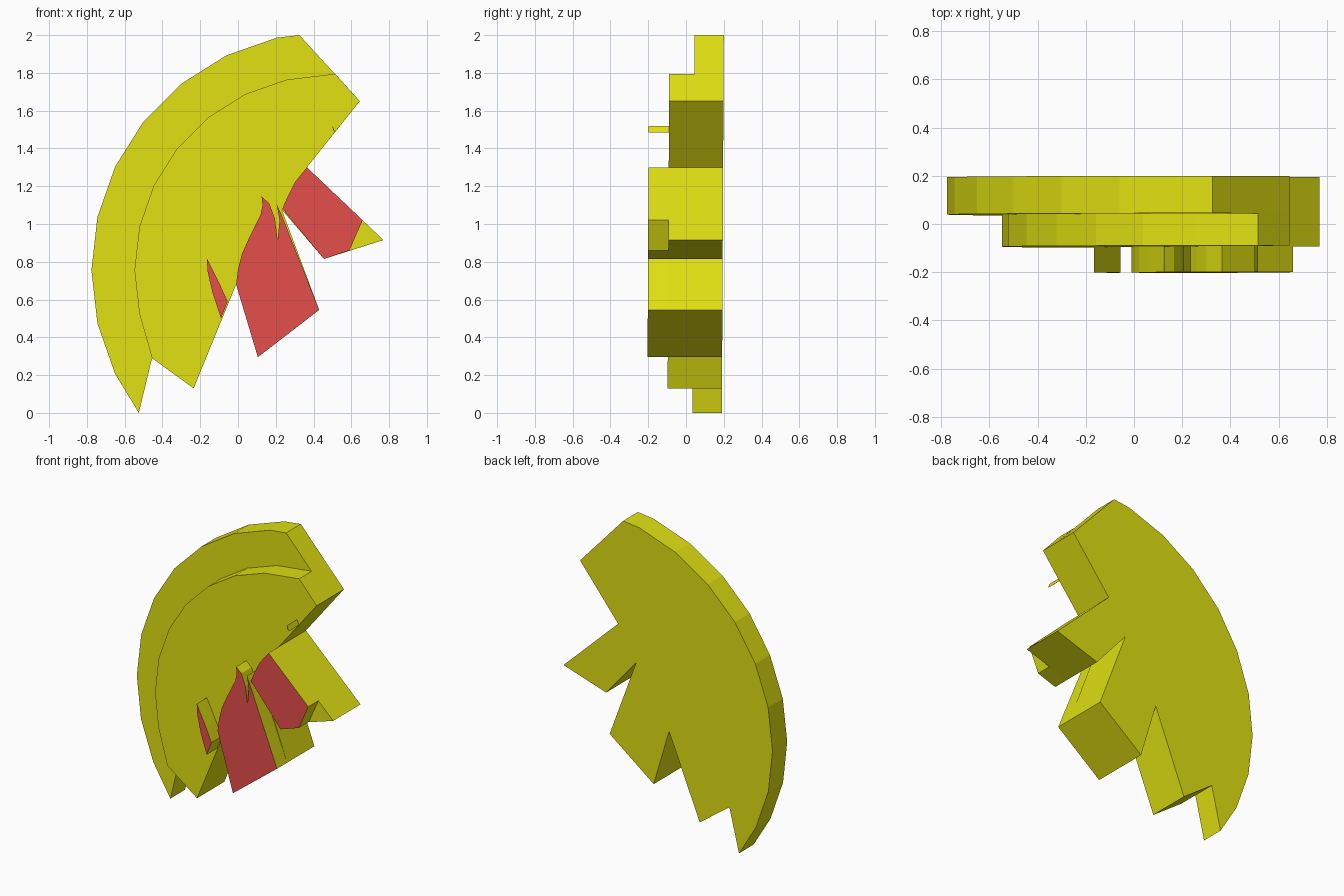
import bpy
import bmesh
from math import sin, cos, pi

if "Cube" in bpy.data.objects:
    bpy.data.objects.remove(bpy.data.objects["Cube"], do_unlink=True)


def make_material(name, red, green, blue):
    material = bpy.data.materials.new(name)
    material.use_nodes = True
    colour = (red, green, blue, 1)
    material.diffuse_color = colour
    shader = next(n for n in material.node_tree.nodes if n.type == "BSDF_PRINCIPLED")
    shader.inputs["Base Color"].default_value = colour
    return material


yellow = make_material("yellow", 0.75, 0.75, 0.006)
coral_red = make_material("coral red", 0.775, 0.078, 0.069)

# Depth of the stacked layers, front to back
FRONT, MIDDLE, RIM, BACK = -0.2, -0.093, 0.04, 0.195
LEAN = 0.005


def arc(radius, first, last):
    """Points along a coarse circle, counted up from its leftmost point."""
    step = 2 * pi / 28
    return [(0.487 - radius * cos(k * step), 0.755 + radius * sin(k * step))
            for k in range(first, last - 1, -1)]


def build_slab(name, outline, front, back, red_front=False):
    """Extrude an x-z outline from front to back, leaning slightly with height."""
    bm = bmesh.new()
    base = bm.faces.new([bm.verts.new((x, front, z)) for x, z in outline])
    extruded = bmesh.ops.extrude_face_region(bm, geom=[base], use_keep_orig=True)
    moved = [v for v in extruded["geom"] if isinstance(v, bmesh.types.BMVert)]
    bmesh.ops.translate(bm, verts=moved, vec=(0, back - front, 0))
    bmesh.ops.recalc_face_normals(bm, faces=bm.faces)
    for face in bm.faces:
        face.material_index = int(red_front and face.normal.y < -0.9)
    for vert in bm.verts:
        vert.co.y += LEAN * (vert.co.z - 1)
    mesh = bpy.data.meshes.new(name)
    bm.to_mesh(mesh)
    bm.free()
    mesh.materials.append(yellow)
    mesh.materials.append(coral_red)
    part = bpy.data.objects.new(name, mesh)
    bpy.context.collection.objects.link(part)
    return part


# Jagged edge shared by the two large layers
jagged_edge = [
    (-0.455, 0.29), (-0.235, 0.13), (-0.01, 0.68), (0.105, 0.295),
    (0.43, 0.545), (0.232, 1.075), (0.455, 0.815), (0.77, 0.915),
    (0.365, 1.3), (0.645, 1.65),
]

# Large curved layers
build_slab("back_plate",
           [(0.325, 2)] + arc(1.263, 6, -2) + [(-0.525, 0)] + jagged_edge, RIM, BACK)
build_slab("middle_plate",
           [(0.515, 1.795)] + arc(1.035, 6, -1) + jagged_edge, MIDDLE, RIM)

# Raised pieces with red faces
raised_pieces = {
    "small_sliver": [
        (-0.165, 0.82), (-0.16, 0.745), (-0.135, 0.635), (-0.09, 0.5),
        (-0.055, 0.59), (-0.1, 0.69),
    ],
    "lower_blade": [
        (-0.01, 0.68), (0.105, 0.295), (0.43, 0.545), (0.232, 1.045),
        (0.205, 1.105), (0.22, 1.02), (0.21, 0.915), (0.195, 1.03),
        (0.165, 1.11), (0.125, 1.145), (0.13, 1.1), (0.12, 1.05),
        (0.06, 0.93), (0.02, 0.84), (0, 0.76),
    ],
    "upper_blade": [
        (0.365, 1.3), (0.3, 1.22), (0.26, 1.14), (0.235, 1.08),
        (0.455, 0.815), (0.59, 0.86), (0.66, 1.02),
    ],
}
for piece_name, piece_outline in raised_pieces.items():
    build_slab(piece_name, piece_outline, FRONT, MIDDLE, red_front=True)

# Tiny splinter on the upper edge
build_slab("edge_splinter", [(0.5, 1.52), (0.503, 1.495), (0.515, 1.485)], FRONT, MIDDLE)
